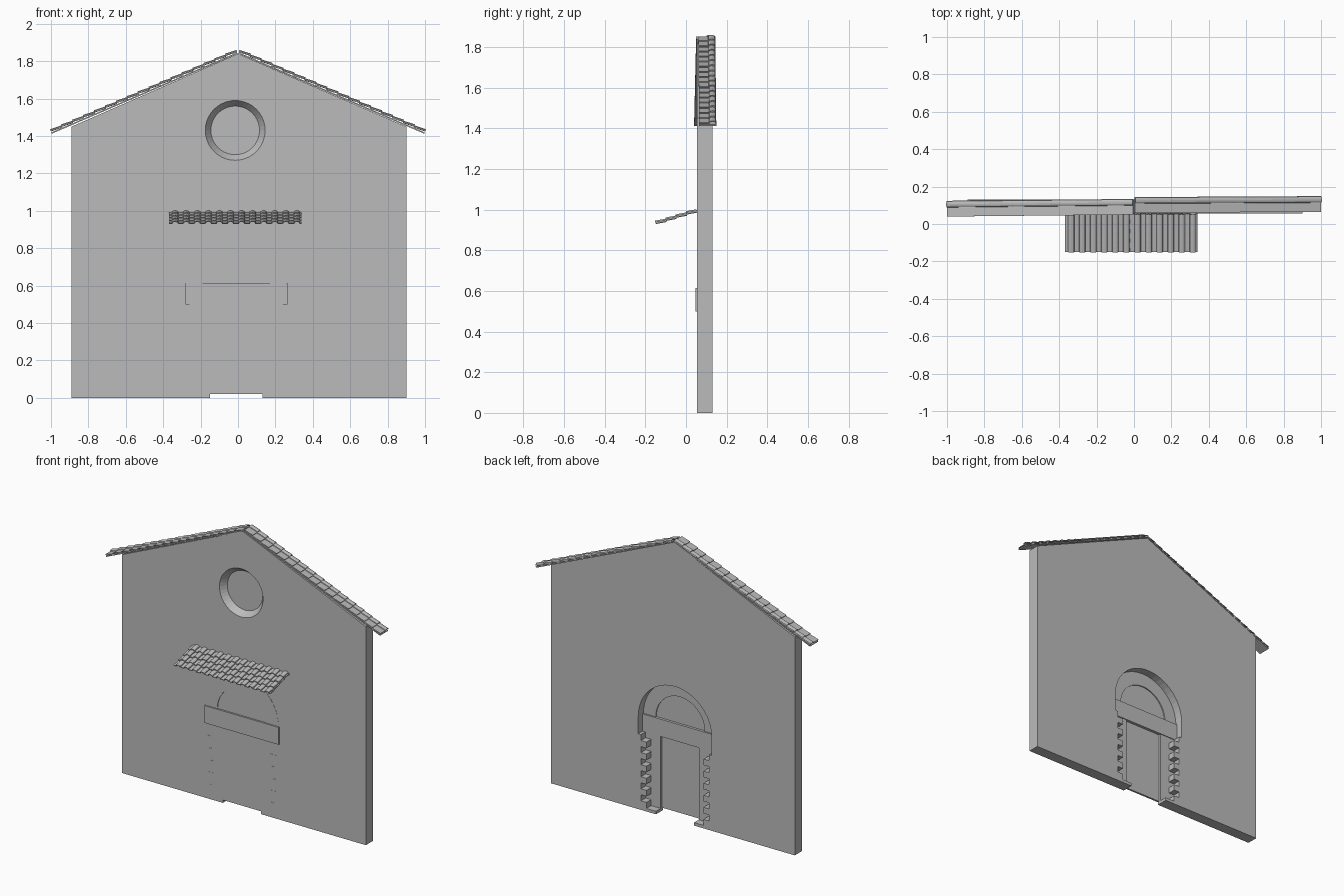
import bpy, bmesh, math
from mathutils import Vector

cube = bpy.data.objects.get("Cube")
if cube:
    bpy.data.objects.remove(cube, do_unlink=True)

stone = bpy.data.materials.new("pale_grey")
stone.use_nodes = True
GREY = (0.5, 0.5, 0.5, 1)
stone.diffuse_color = GREY
stone.node_tree.nodes["Principled BSDF"].inputs["Base Color"].default_value = GREY

CX = -0.01                     # door axis
FRONT, BACK = 0.055, 0.13      # wall planes
SPRING = 0.615                 # arch springing height


def finish(bm, name):
    bmesh.ops.recalc_face_normals(bm, faces=bm.faces[:])
    mesh = bpy.data.meshes.new(name)
    bm.to_mesh(mesh)
    bm.free()
    mesh.materials.append(stone)
    obj = bpy.data.objects.new(name, mesh)
    bpy.context.collection.objects.link(obj)
    return obj


def add_prism(bm, outline, y0, y1):
    """Extrude an x-z outline between two y planes."""
    face = bm.faces.new([bm.verts.new((x, y0, z)) for x, z in outline])
    ext = bmesh.ops.extrude_face_region(bm, geom=[face])
    verts = [g for g in ext["geom"] if isinstance(g, bmesh.types.BMVert)]
    bmesh.ops.translate(bm, verts=verts, vec=(0, y1 - y0, 0))


def prism(name, outline, y0, y1):
    bm = bmesh.new()
    add_prism(bm, outline, y0, y1)
    return finish(bm, name)


def rect(x0, x1, z0, z1):
    return [(x0, z0), (x1, z0), (x1, z1), (x0, z1)]


def arc(radius, steps=24):
    """Half circle over the door, from right to left."""
    return [(CX + radius * math.cos(math.pi * i / steps),
             SPRING + radius * math.sin(math.pi * i / steps)) for i in range(steps + 1)]


# Stepped courses beside the door: half width, bottom, top
courses = [(0.25 if k % 2 else 0.21, 0.02 + 0.04 * k, 0.06 + 0.04 * k) for k in range(12)]

# Gabled wall with the stepped, arched doorway cut out of its outline
jamb = [(0.25, 0), (0.25, 0.02)]
for w, z0, z1 in courses:
    jamb += [(w, z0), (w, z1)]
jamb += [(0.27, 0.5)]
clean = [p for i, p in enumerate(jamb) if i == 0 or p != jamb[i - 1]]
right = [(CX + w, z) for w, z in clean]
left = [(CX - w, z) for w, z in reversed(clean)]
gable = [(-0.89, 0), (-0.89, 1.45), (0, 1.84), (0.9, 1.45), (0.9, 0)]
wall = prism("gable_wall", gable + right + arc(0.27) + left, FRONT, BACK)

# Round tapered niche in the gable
bm = bmesh.new()
rings = []
for radius, y in ((0.1675, FRONT - 0.01), (0.13, FRONT + 0.04)):
    rings.append([bm.verts.new((-0.015 + radius * math.cos(math.tau * i / 40), y,
                                1.43 + radius * math.sin(math.tau * i / 40))) for i in range(40)])
for i in range(40):
    j = (i + 1) % 40
    bm.faces.new((rings[0][i], rings[0][j], rings[1][j], rings[1][i]))
for ring in rings:
    bm.faces.new(ring)
cutter = finish(bm, "niche_cutter")
cutter.hide_render = True
cut = wall.modifiers.new("niche", "BOOLEAN")
cut.operation = "DIFFERENCE"
cut.solver = "EXACT"
cut.object = cutter
bpy.context.view_layer.objects.active = wall
bpy.ops.object.modifier_apply(modifier=cut.name)
bpy.data.objects.remove(cutter, do_unlink=True)

# Door surround: quoins, plinths, lintel, arch band
bm = bmesh.new()
for side in (-1, 1):
    for w, z0, z1 in courses:
        xs = sorted((CX + side * 0.14, CX + side * w))
        add_prism(bm, rect(*xs, z0, z1), FRONT - 0.001, 0.08)
finish(bm, "door_quoins")
for side, label in ((-1, "right"), (1, "left")):
    xs = sorted((CX + side * 0.14, CX + side * 0.25))
    prism(label + "_plinth", rect(*xs, 0, 0.02), FRONT, BACK)
prism("lintel", rect(CX - 0.27, CX + 0.275, 0.5, SPRING), 0.046, 0.085)
prism("arch_band", arc(0.27) + arc(0.18)[::-1], FRONT - 0.001, 0.075)

# Door leaf and half-round window pane
prism("door_leaf", rect(CX - 0.14, CX + 0.14, 0.02, 0.5), FRONT - 0.002, 0.066)
prism("lunette_pane", arc(0.18), FRONT + 0.003, 0.068)


def tile_sheet(name, top, bottom, across, profile, rows, lift, thick):
    """Overlapping tile courses, each one a profile swept down the slope."""
    top, bottom, across = Vector(top), Vector(bottom), Vector(across).normalized()
    run = bottom - top
    normal = run.cross(across).normalized()
    if normal.z < 0:
        normal.negate()
    bm = bmesh.new()
    for r in range(rows):
        lines = []
        for t, rise in ((r / rows, 0), ((r + 1) / rows, lift)):
            base = top + run * t + normal * rise
            lines.append([bm.verts.new(base + across * a + normal * h) for a, h in profile])
        for i in range(len(profile) - 1):
            bm.faces.new((lines[0][i], lines[0][i + 1], lines[1][i + 1], lines[1][i]))
    obj = finish(bm, name)
    solid = obj.modifiers.new("thickness", "SOLIDIFY")
    solid.thickness = thick
    solid.offset = 0
    return obj


def roll(start, width, height, steps=6):
    """Rounded cover tile cross-section."""
    return [(start + width * (1 - math.cos(math.pi * i / steps)) / 2,
             height * math.sin(math.pi * i / steps)) for i in range(steps + 1)]


# Awning over the door: alternating pans and rolls
pitch = 0.71 / 12
awning = [(0, 0)]
for c in range(12):
    awning += roll(c * pitch + 0.018, 0.032, 0.012)
awning.append((0.71, 0))
tile_sheet("door_awning", (-0.37, FRONT, 0.988), (-0.37, -0.147, 0.926), (1, 0, 0),
           awning, 4, 0.006, 0.005)

# Roof verges: a thin board under one pan and one roll of tiles per slope
verge = [(0, 0), (0.045, 0)] + roll(0.05, 0.032, 0.009) + [(0.084, 0)]
for side, label, y_ridge, y_eave in ((-1, "right", 0.05, 0.04), (1, "left", 0.06, 0.065)):
    ridge, eave = (side * 0.004, y_ridge, 1.85), (side * 0.998, y_eave, 1.421)
    tile_sheet(label + "_roof_tiles", ridge, eave, (0, 1, 0), verge, 17, 0.006, 0.004)
    board = tile_sheet(label + "_roof_board", (ridge[0], y_ridge, 1.843),
                       (eave[0], y_eave, 1.415), (0, 1, 0), [(0, 0), (0.084, 0)], 1, 0, 0.007)
